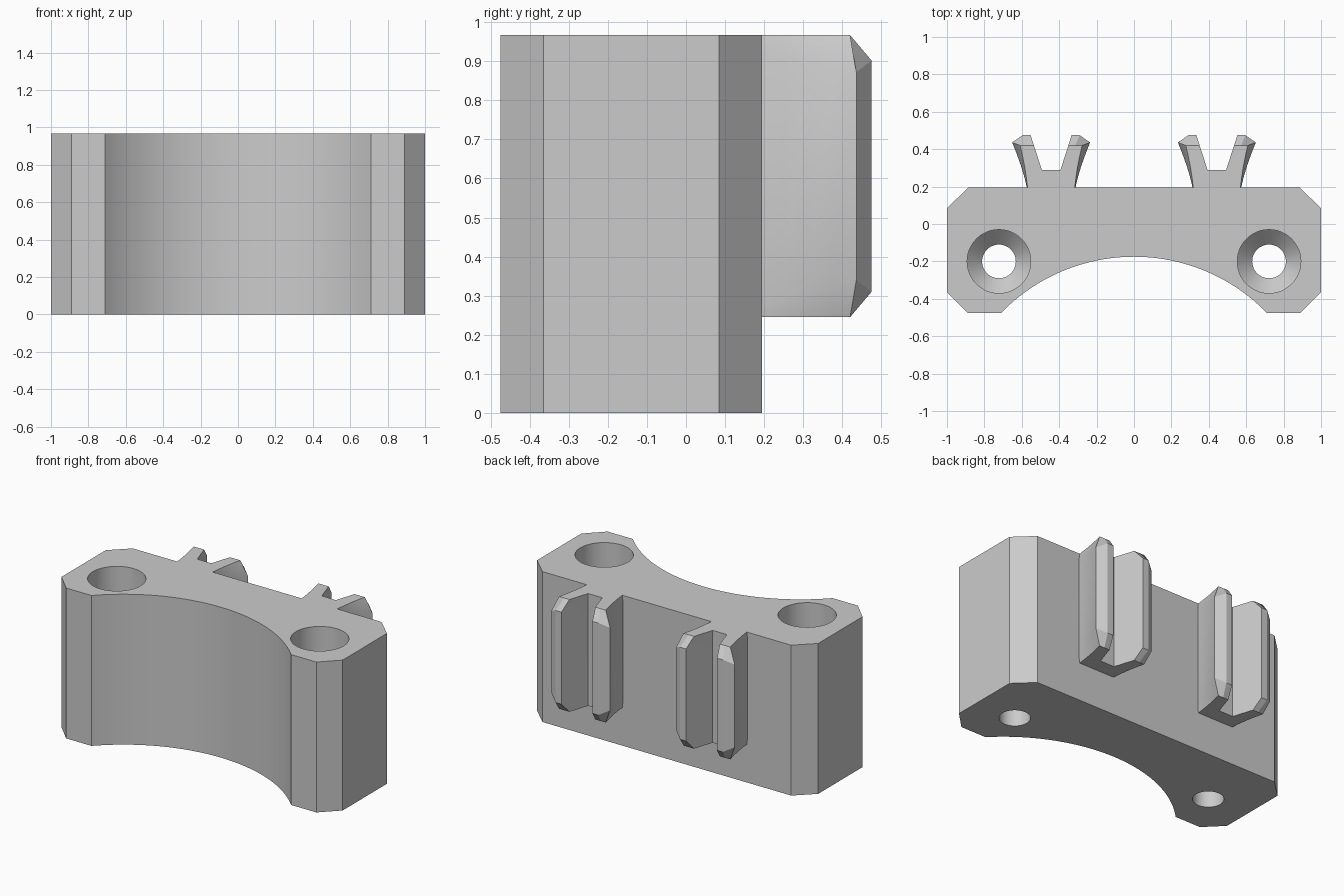
import bpy
import bmesh
import math

if "Cube" in bpy.data.objects:
    bpy.data.objects.remove(bpy.data.objects["Cube"])

HEIGHT = 0.967
BACK = 0.195

grey = bpy.data.materials.new("light grey plastic")
grey.use_nodes = True
grey.diffuse_color = (0.6, 0.6, 0.6, 1)
grey.node_tree.nodes["Principled BSDF"].inputs["Base Color"].default_value = (0.6, 0.6, 0.6, 1)


def loft(name, rings):
    """Skin a stack of closed rings and cap both ends."""
    bm = bmesh.new()
    loops = [[bm.verts.new(p) for p in ring] for ring in rings]
    for a, b in zip(loops, loops[1:]):
        for i in range(len(a)):
            j = (i + 1) % len(a)
            bm.faces.new((a[i], a[j], b[j], b[i]))
    bm.faces.new(loops[0])
    bm.faces.new(loops[-1])
    bmesh.ops.recalc_face_normals(bm, faces=bm.faces)
    mesh = bpy.data.meshes.new(name)
    bm.to_mesh(mesh)
    bm.free()
    obj = bpy.data.objects.new(name, mesh)
    bpy.context.collection.objects.link(obj)
    mesh.materials.append(grey)
    return obj


def activate(obj):
    bpy.ops.object.select_all(action='DESELECT')
    obj.select_set(True)
    bpy.context.view_layer.objects.active = obj


def smooth(obj, degrees):
    activate(obj)
    bpy.ops.object.shade_smooth_by_angle(angle=math.radians(degrees))


# Body: chamfered block with a concave arc across the front
half = [(0.71, -0.475), (0.89, -0.475), (1, -0.365), (1, 0.085), (0.885, BACK)]
outline = half + [(-x, y) for x, y in reversed(half)]
radius, centre_y, steps = 0.99, -1.165, 48
sweep = math.asin(0.71 / radius)
for i in range(1, steps):
    a = -sweep + 2 * sweep * i / steps
    outline.append((radius * math.sin(a), centre_y + radius * math.cos(a)))
body = loft("body", [[(x, y, z) for x, y in outline] for z in (0, HEIGHT)])

# Screw holes: wide bore, countersink, narrow bore
for side in (-1, 1):
    profile = [(0.09, -0.1), (0.09, 0.45), (0.17, 0.53), (0.17, HEIGHT + 0.1)]
    rings = []
    for r, z in profile:
        angles = [math.tau * k / 48 for k in range(48)]
        rings.append([(side * 0.722 + r * math.cos(a), -0.2 + r * math.sin(a), z) for a in angles])
    cutter = loft("hole_cutter", rings)
    cutter.hide_render = True
    cut = body.modifiers.new("screw_hole", 'BOOLEAN')
    cut.operation = 'DIFFERENCE'
    cut.solver = 'EXACT'
    cut.object = cutter
    activate(body)
    bpy.ops.object.modifier_apply(modifier=cut.name)
    bpy.data.objects.remove(cutter)
smooth(body, 25)

# Clips: flared twin prongs, tapered at both ends
# each row: full section x, y, end section x, y, taper length along z
prong = [
    (0.130, 0.195, 0.126, 0.195, 0.03),
    (0.143, 0.250, 0.133, 0.250, 0.05),
    (0.161, 0.310, 0.142, 0.310, 0.07),
    (0.186, 0.380, 0.155, 0.375, 0.085),
    (0.208, 0.436, 0.166, 0.420, 0.095),
    (0.152, 0.475, 0.130, 0.420, 0.065),
    (0.110, 0.475, 0.092, 0.420, 0.065),
    (0.050, 0.290, 0.050, 0.290, 0.03),
]
low = 0.245


def ring(cx, end, z, direction):
    pts = []
    for x, y, ex, ey, drop in prong:
        pts.append((ex, ey, z) if end else (x, y, z + direction * drop))
    mirrored = [(-x, y, zz) for x, y, zz in reversed(pts)]
    return [(cx + x, y, zz) for x, y, zz in pts + mirrored]


for name, cx in (("left_clip", 0.443), ("right_clip", -0.443)):
    clip = loft(name, [
        ring(cx, True, low, 1),
        ring(cx, False, low, 1),
        ring(cx, False, HEIGHT, -1),
        ring(cx, True, HEIGHT, -1),
    ])
    smooth(clip, 25)
